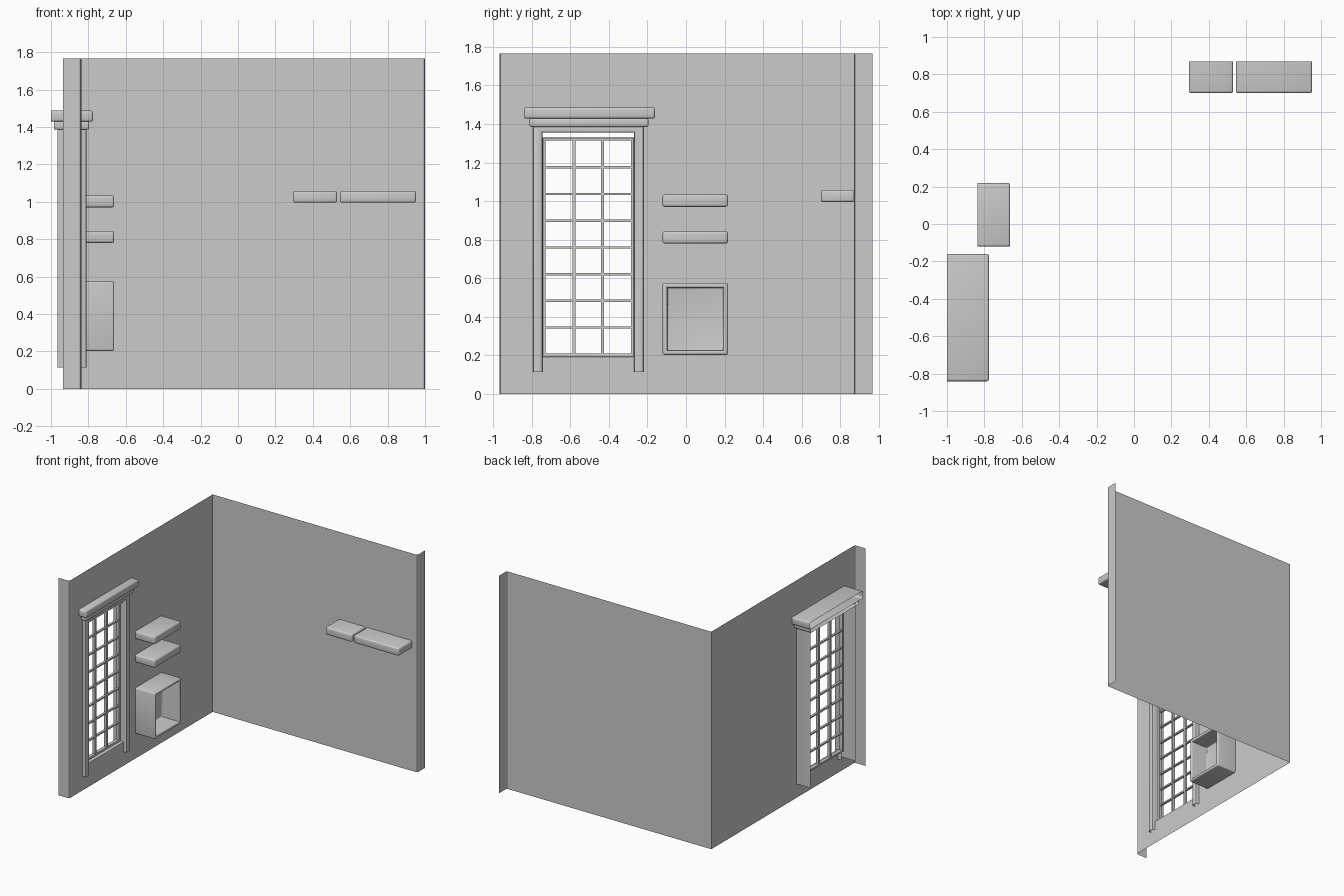
import bpy, bmesh

if "Cube" in bpy.data.objects:
    bpy.data.objects.remove(bpy.data.objects["Cube"])

WALL_X, WALL_Y, HEIGHT = -0.838, 0.872, 1.765


def finish(bm, name, smooth=True):
    me = bpy.data.meshes.new(name)
    bm.to_mesh(me)
    bm.free()
    ob = bpy.data.objects.new(name, me)
    bpy.context.collection.objects.link(ob)
    if smooth:
        bpy.ops.object.select_all(action='DESELECT')
        ob.select_set(True)
        bpy.context.view_layer.objects.active = ob
        bpy.ops.object.shade_smooth_by_angle(angle=0.6)
    return ob


def add_box(bm, lo, hi):
    v = bmesh.ops.create_cube(bm, size=1)['verts']
    for p in v:
        p.co = [lo[i] if p.co[i] < 0 else hi[i] for i in range(3)]
    return v


def rounded_box(name, lo, hi, axis, back, r=0.012, open_back=False, recess=None):
    """Box with every edge rounded except those on its back plane."""
    bm = bmesh.new()
    add_box(bm, lo, hi)
    on_back = lambda e: all(abs(v.co[axis] - back) < 1e-5 for v in e.verts)
    if recess:
        rim, depth = recess
        front = max(bm.faces, key=lambda f: f.calc_center_median()[axis])
        bmesh.ops.inset_region(bm, faces=[front], thickness=rim)
        ext = bmesh.ops.extrude_discrete_faces(bm, faces=[front])['faces']
        for v in ext[0].verts:
            v.co[axis] -= depth
    edges = [e for e in bm.edges if not on_back(e)
             and e.calc_face_angle(0) > 0.5]
    bmesh.ops.bevel(bm, geom=edges, offset=r, segments=3, profile=0.5,
                    affect='EDGES', clamp_overlap=True)
    if open_back:
        gone = [f for f in bm.faces
                if all(abs(v.co[axis] - back) < 1e-5 for v in f.verts)]
        bmesh.ops.delete(bm, geom=gone, context='FACES')
    return finish(bm, name)


def sweep_frame(name, profile, y0, y1, z0, z1, closed):
    """Sweep an (inset, x) profile round a rectangle; open means no bottom rail."""
    bm = bmesh.new()
    rows = []
    for o, x in profile:
        zb = z0 + o if closed else z0
        rows.append([bm.verts.new((x, y, z)) for y, z in
                     ((y0 + o, zb), (y0 + o, z1 - o), (y1 - o, z1 - o), (y1 - o, zb))])
    for a, b in zip(rows, rows[1:]):
        for i in range(4 if closed else 3):
            j = (i + 1) % 4
            bm.faces.new((a[i], a[j], b[j], b[i]))
    return finish(bm, name)


# Wall sheet: plan outline raised through height bands, one cell left open
HY0, HY1, HZ0, HZ1 = -0.745, -0.27, 0.192, 1.355
plan = [(-0.935, -0.967), (WALL_X - 0.012, -0.967), (WALL_X - 0.004, -0.963),
        (WALL_X, -0.955), (WALL_X, HY0), (WALL_X, HY1), (WALL_X, WALL_Y),
        (0.988, WALL_Y), (0.996, WALL_Y + 0.004), (1.0, WALL_Y + 0.012),
        (1.0, 0.967)]
levels = [0, HZ0, HZ1, HEIGHT]
bm = bmesh.new()
grid = [[bm.verts.new((x, y, z)) for x, y in plan] for z in levels]
for k in range(3):
    for i in range(len(plan) - 1):
        if not (k == 1 and i == 4):
            bm.faces.new((grid[k][i], grid[k][i + 1],
                          grid[k + 1][i + 1], grid[k + 1][i]))
finish(bm, "walls", smooth=False)

# Window casing: hollow moulding on three sides
casing = [(0, -0.965), (0, -0.82), (0.003, -0.813), (0.01, -0.81), (0.04, -0.81),
          (0.047, -0.813), (0.05, -0.82), (0.05, -0.875)]
sweep_frame("window_casing", casing, -0.795, -0.22, 0.113, 1.405, False)

# Window sash frame
sash = [(0, WALL_X), (0.002, -0.865), (0.016, -0.868), (0.016, -0.895), (0, -0.895)]
sweep_frame("window_sash", sash, HY0, HY1, HZ0, HZ1 - 0.025, True)

# Glazing bars: 3 columns by 8 rows
GY0, GY1, GZ0, GZ1 = -0.729, -0.286, 0.205, 1.314
bm = bmesh.new()
for i in (1, 2):
    y = GY0 + (GY1 - GY0) * i / 3
    add_box(bm, (-0.892, y - 0.008, GZ0), (-0.870, y + 0.008, GZ1))
for i in range(1, 8):
    z = GZ0 + (GZ1 - GZ0) * i / 8
    add_box(bm, (-0.890, GY0, z - 0.006), (-0.872, GY1, z + 0.006))
finish(bm, "glazing_bars", smooth=False)

# Cornice in two steps, hollow behind
rounded_box("cornice_lower", (-0.983, -0.812, 1.385), (-0.796, -0.195, 1.43),
            0, -0.983, 0.010, True)
rounded_box("cornice_upper", (-1.0, -0.841, 1.428), (-0.775, -0.161, 1.487),
            0, -1.0, 0.012, True)

# Side wall shelves and open-fronted cabinet
for n, z in (("lower", 0.78), ("upper", 0.97)):
    rounded_box(f"side_shelf_{n}", (WALL_X + 0.002, -0.121, z),
                (-0.662, 0.218, z + 0.064), 0, WALL_X + 0.002)
rounded_box("wall_cabinet", (WALL_X + 0.002, -0.121, 0.202), (-0.662, 0.218, 0.575),
            0, WALL_X + 0.002, 0.010, recess=(0.034, 0.155))

# Back wall shelves
for n, x0, x1 in (("short", 0.293, 0.53), ("long", 0.545, 0.952)):
    rounded_box(f"back_shelf_{n}", (x0, 0.70, 0.995), (x1, WALL_Y - 0.002, 1.058),
                1, WALL_Y - 0.002)
